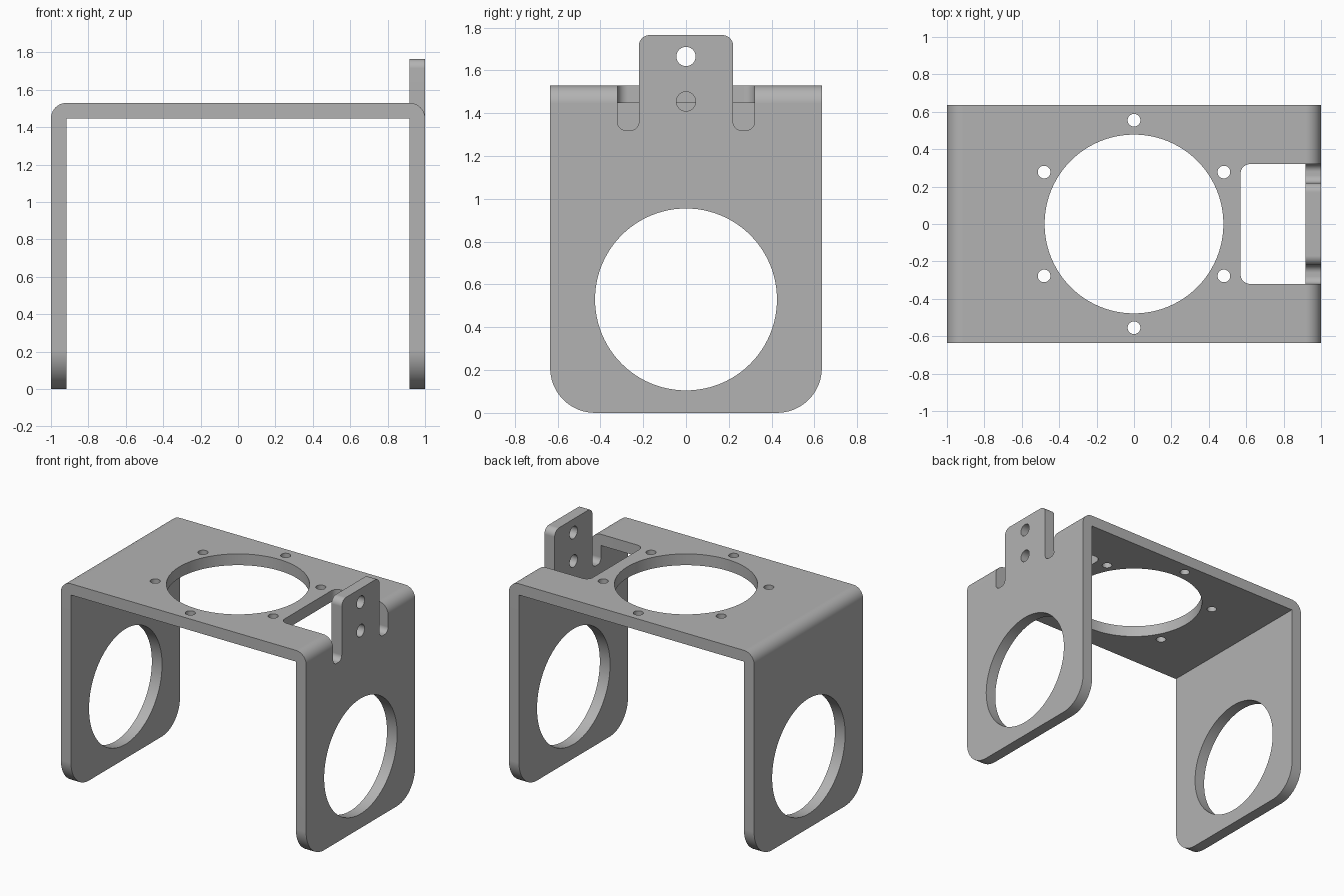
import bpy, bmesh
from math import sin, cos, pi

if "Cube" in bpy.data.objects:
    bpy.data.objects.remove(bpy.data.objects["Cube"], do_unlink=True)

THICK = 0.083            # sheet thickness
HEIGHT = 1.53            # top of the plate
HALF_DEPTH = 0.635
INNER_X = 1 - THICK
PLACE = {"x": lambda u, v, w: (w, u, v),
         "y": lambda u, v, w: (u, w, v),
         "z": lambda u, v, w: (u, v, w)}


def rounded(u0, u1, v0, v1, low=0, high=0, steps=12):
    """Rectangle outline with one radius for the low corners and one for the high."""
    pts = []
    corners = [(u0, v0, low, 2), (u1, v0, low, 3), (u1, v1, high, 0), (u0, v1, high, 1)]
    for u, v, r, quarter in corners:
        if not r:
            pts.append((u, v))
            continue
        cu = u + r if u == u0 else u - r
        cv = v + r if v == v0 else v - r
        for i in range(steps + 1):
            a = (quarter + i / steps) * pi / 2
            pts.append((cu + r * cos(a), cv + r * sin(a)))
    return pts


def circle(u, v, r, steps=48):
    return [(u + r * cos(2 * pi * i / steps), v + r * sin(2 * pi * i / steps))
            for i in range(steps)]


def prism(name, outline, axis, w0, w1):
    bm = bmesh.new()
    base = bm.faces.new([bm.verts.new(PLACE[axis](u, v, w0)) for u, v in outline])
    moved = bmesh.ops.extrude_face_region(bm, geom=[base])["geom"]
    bmesh.ops.translate(bm, vec=PLACE[axis](0, 0, w1 - w0),
                        verts=[g for g in moved if isinstance(g, bmesh.types.BMVert)])
    bmesh.ops.recalc_face_normals(bm, faces=bm.faces)
    mesh = bpy.data.meshes.new(name)
    bm.to_mesh(mesh)
    bm.free()
    obj = bpy.data.objects.new(name, mesh)
    bpy.context.collection.objects.link(obj)
    return obj


def combine(obj, tool, operation="DIFFERENCE"):
    bpy.context.view_layer.objects.active = obj
    mod = obj.modifiers.new("combine", "BOOLEAN")
    mod.operation, mod.solver, mod.object = operation, "EXACT", tool
    bpy.ops.object.modifier_apply(modifier=mod.name)
    bpy.data.objects.remove(tool, do_unlink=True)


# Folded sheet: rounded outer bends, sharp inside corners
bracket = prism("bracket", rounded(-1, 1, 0, HEIGHT, high=THICK), "y", -HALF_DEPTH, HALF_DEPTH)
combine(bracket, prism("inside", rounded(-INNER_X, INNER_X, -0.2, HEIGHT - THICK), "y", -1, 1))

# Rounded feet on both legs
combine(bracket, prism("side_outline", rounded(-HALF_DEPTH, HALF_DEPTH, 0, 2, low=0.21),
                       "x", -1.2, 1.2), "INTERSECT")

# Large openings in the legs and the plate
combine(bracket, prism("leg_hole", circle(0, 0.53, 0.425, 96), "x", -1.2, 1.2))
combine(bracket, prism("plate_hole", circle(0, 0, 0.478, 96), "z", 1.2, 1.8))

# Ring of six bolt holes
for i in range(6):
    a = pi / 6 + i * pi / 3
    combine(bracket, prism("bolt_hole", circle(0.555 * cos(a), 0.555 * sin(a), 0.034, 32),
                           "z", 1.2, 1.8))

# Window left by the raised tab, rounded at its inner end
window = [(-v, u) for u, v in rounded(-0.32, 0.32, -1.2, -0.57, high=0.05)]
combine(bracket, prism("window", window, "z", 1.4, 1.8))

# Raised tab standing in line with the leg
combine(bracket, prism("tab", rounded(-0.22, 0.22, 1.36, 1.765, high=0.05),
                       "x", INNER_X, 1), "UNION")

# Relief notches beside the tab, and the two tab holes
for side in (-1, 1):
    y0, y1 = sorted((side * 0.22, side * 0.32))
    combine(bracket, prism("notch", rounded(y0, y1, 1.32, 1.6, low=0.04), "x", 0.88, 1.2))
for z in (1.455, 1.665):
    combine(bracket, prism("tab_hole", circle(0, z, 0.045), "x", 0.8, 1.2))

# Finish and shading
metal = bpy.data.materials.new("grey metal")
colour = (0.45, 0.45, 0.45, 1)
metal.use_nodes = True
metal.diffuse_color = colour
metal.node_tree.nodes["Principled BSDF"].inputs["Base Color"].default_value = colour
bracket.data.materials.clear()
bracket.data.materials.append(metal)
for face in bracket.data.polygons:
    face.material_index = 0

bpy.ops.object.select_all(action="DESELECT")
bracket.select_set(True)
bpy.context.view_layer.objects.active = bracket
bpy.ops.object.shade_smooth_by_angle(angle=pi / 6)
normals = bracket.modifiers.new("flat_face_normals", "WEIGHTED_NORMAL")
normals.keep_sharp = True
